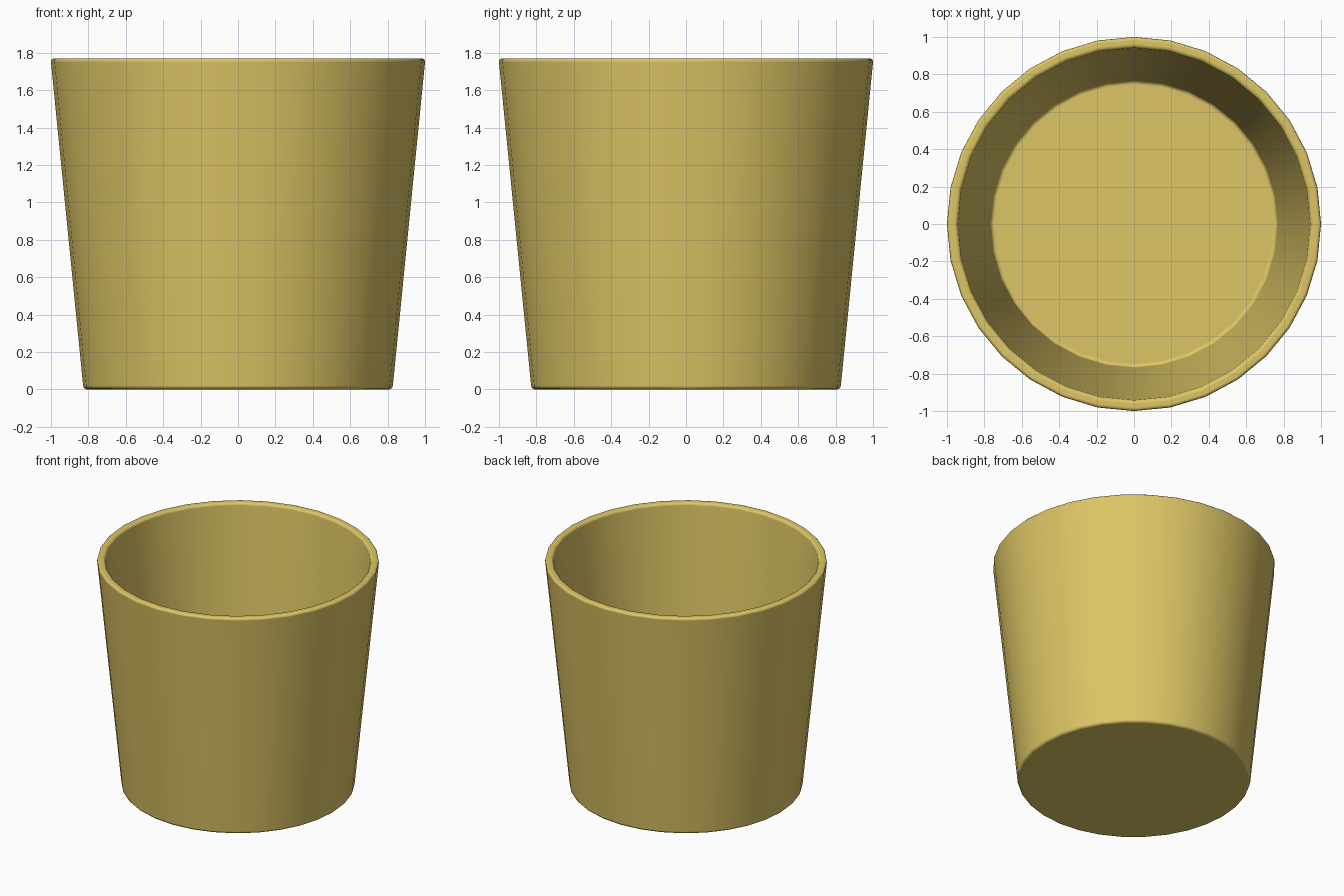
import bpy
import bmesh
import math

default_cube = bpy.data.objects.get("Cube")
if default_cube:
    bpy.data.objects.remove(default_cube, do_unlink=True)

SIDES = 32
HEIGHT = 1.77
FLOOR = 0.05

# Cross-section of the cup, from the underside centre round to the floor centre
profile = [
    (0, 0),
    (0.826, 0),
    (1.002, HEIGHT),
    (0.944, HEIGHT),
    (0.766, FLOOR),
    (0, FLOOR),
]

# Lathe the section about the vertical axis
bm = bmesh.new()
points = [bm.verts.new((r, 0, z)) for r, z in profile]
edges = [bm.edges.new(pair) for pair in zip(points, points[1:])]
bmesh.ops.spin(bm, geom=points + edges, cent=(0, 0, 0), axis=(0, 0, 1),
               angle=math.tau, steps=SIDES)
bmesh.ops.remove_doubles(bm, verts=bm.verts, dist=0.0005)
bmesh.ops.recalc_face_normals(bm, faces=bm.faces)
for face in bm.faces:
    face.smooth = True

mesh = bpy.data.meshes.new("cup")
bm.to_mesh(mesh)
bm.free()
cup = bpy.data.objects.new("cup", mesh)
bpy.context.collection.objects.link(cup)

# Softly rounded rim and base corners
bevel = cup.modifiers.new("rounded_edges", 'BEVEL')
bevel.width = 0.02
bevel.segments = 3
bevel.limit_method = 'ANGLE'
bevel.angle_limit = math.radians(40)
bevel.harden_normals = True

# Warm yellow finish
color = (0.72, 0.56, 0.13, 1)
material = bpy.data.materials.new("warm_yellow")
material.use_nodes = True
material.diffuse_color = color
shader = material.node_tree.nodes["Principled BSDF"]
shader.inputs["Base Color"].default_value = color
shader.inputs["Roughness"].default_value = 0.5
mesh.materials.append(material)
